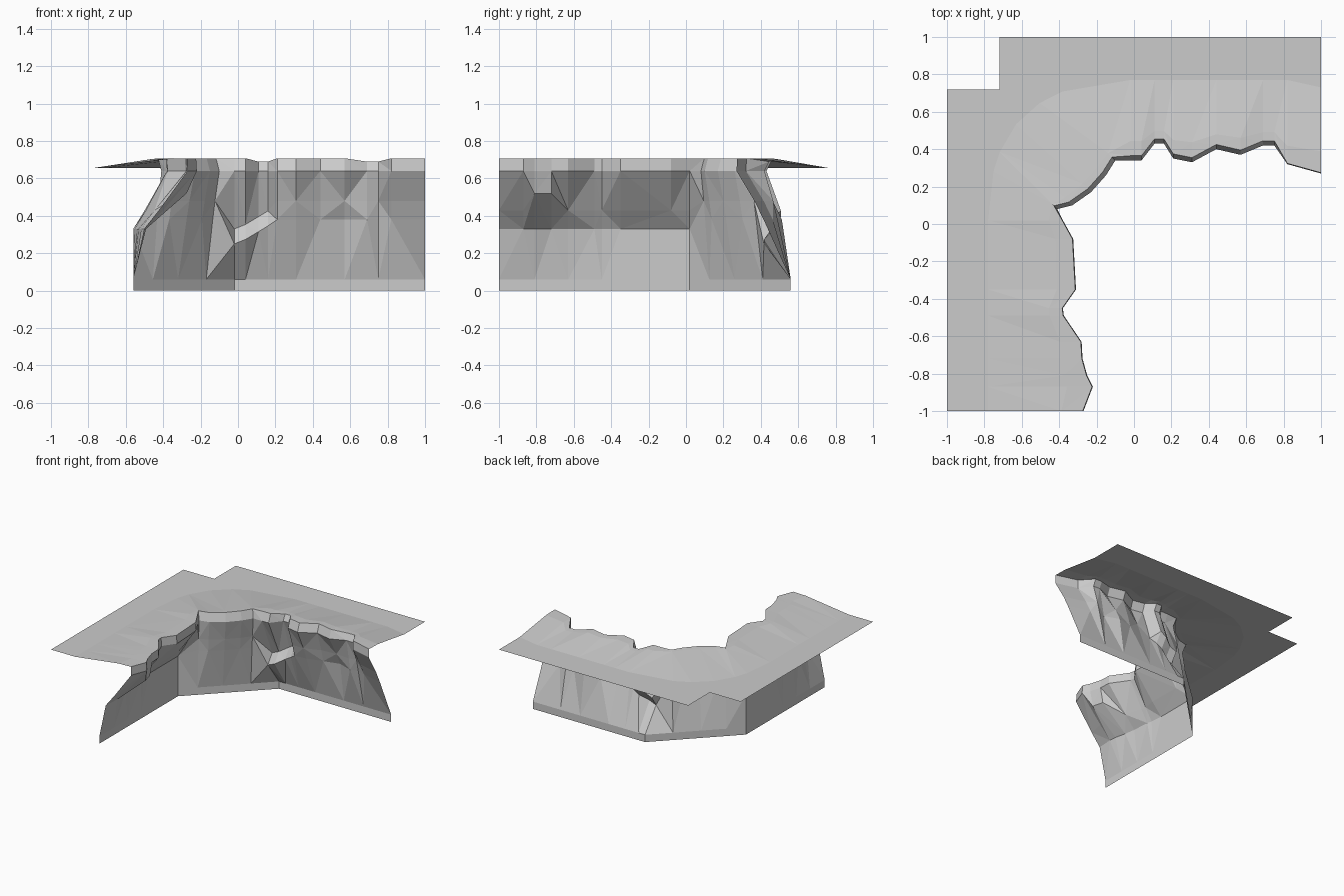
import bpy
import bmesh
from mathutils import Vector

cube = bpy.data.objects.get("Cube")
if cube:
    bpy.data.objects.remove(cube, do_unlink=True)

stone = bpy.data.materials.new("grey_stone")
stone.use_nodes = True
stone.diffuse_color = (0.6, 0.6, 0.6, 1)
stone.node_tree.nodes["Principled BSDF"].inputs["Base Color"].default_value = stone.diffuse_color

WALL = 0.56       # distance of the straight wall feet from the centre
CORNER = 0.02     # where the straight feet meet the diagonal foot
PLATEAU = 0.655   # height of the flat outer ground

# Overhanging brow in plan: x, y and how far the middle of the wall
# bulges from the foot towards the brow
BROW = [
    (-.27, -1, .2), (-.22, -.87, .2), (-.25, -.81, .2), (-.275, -.72, .15),
    (-.28, -.63, .1), (-.375, -.49, .1), (-.38, -.45, .05), (-.31, -.35, 0),
    (-.325, -.08, 0), (-.38, .02, 0), (-.41, .08, .5), (-.33, .1, .5),
    (-.23, .17, .5), (-.15, .26, .5), (-.1, .34, .5), (-.02, .34, .65),
    (.04, .34, .65), (.11, .43, .8), (.16, .43, .8), (.21, .35, .6),
    (.31, .33, .5), (.44, .4, .5), (.57, .37, .25), (.69, .42, .65),
    (.75, .42, .5), (.82, .32, .4), (1, .27, .5),
]


def at(point, z):
    return Vector((point.x, point.y, z))


def column(x, y, bulge):
    """Points of one wall column from foot to brow, and of the slope behind it."""
    brow = Vector((x, y))
    left, right = y <= CORNER, x >= -CORNER
    if left:
        foot, toe = Vector((-WALL, y)), Vector((-.78, y))
    elif right:
        foot, toe = Vector((x, WALL)), Vector((x, .77 - .04 * (x > .9)))
    else:
        # Diagonal foot, with a rounded toe of the slope around the corner
        s = (x + y - WALL - CORNER) / 2
        foot = Vector((s, s + WALL + CORNER))
        t = (s + WALL) / (WALL - CORNER)
        toe = (Vector((-.78, CORNER)) * (1 - t) ** 2
               + Vector((-.78, .76)) * 2 * t * (1 - t)
               + Vector((-CORNER, .77)) * t ** 2)

    mid_z = .33 if left else .38
    mid = foot.lerp(brow, bulge)
    shelf, shelf_z = mid.lerp(brow, .34), mid_z + .1
    if left and -.82 < y < -.7:
        # Blocky knob below the brow
        shelf, shelf_z = foot.lerp(brow, .92), .52
    elif -.03 < x < .18 and right:
        # Rising ledge with the wall set back above it
        mid_z = .25 + .6 * max(x, 0)
        shelf, shelf_z = foot.lerp(brow, .4), mid_z + .08

    # Rim sits slightly behind the lip and dips over the two gullies
    inset = .004 if left or x > .8 else .025
    rim = brow + (foot - brow).normalized() * inset
    rim_z = .69 if right and y > .41 else .708
    wall = [at(foot, 0), at(foot, .06), at(mid, mid_z),
            at(shelf, shelf_z), at(brow, .64), at(rim, rim_z)]
    slope = [at(rim, rim_z), at(rim.lerp(foot, .4), rim_z - .003),
             at(toe, PLATEAU)]
    return wall, slope


def build(name, columns, border=()):
    """Skin neighbouring columns with triangles; fill out to a flat border."""
    bm = bmesh.new()
    grid = [[bm.verts.new(p) for p in col] for col in columns]
    for i, (a, b) in enumerate(zip(grid, grid[1:])):
        for j in range(len(a) - 1):
            p, q, r, s = a[j], b[j], b[j + 1], a[j + 1]
            if (i + j) % 2:
                bm.faces.new((p, q, r))
                bm.faces.new((p, r, s))
            else:
                bm.faces.new((p, q, s))
                bm.faces.new((q, r, s))
    if border:
        outer = [bm.verts.new((x, y, PLATEAU)) for x, y in border]
        apron = bm.faces.new([col[-1] for col in grid] + outer)
        apron.normal_update()
        bmesh.ops.triangulate(bm, faces=[apron], ngon_method='EAR_CLIP')
    mesh = bpy.data.meshes.new(name)
    bm.to_mesh(mesh)
    bm.free()
    mesh.materials.append(stone)
    bpy.context.collection.objects.link(bpy.data.objects.new(name, mesh))


columns = [column(*station) for station in BROW]

# Rock face with its lip
build("cliff_wall", [wall for wall, slope in columns])

# Raised edge and flat ground with a notched outer corner
build("plateau_ground", [slope for wall, slope in columns],
      [(1, 1), (-.72, 1), (-.72, .72), (-1, .72), (-1, -1)])
